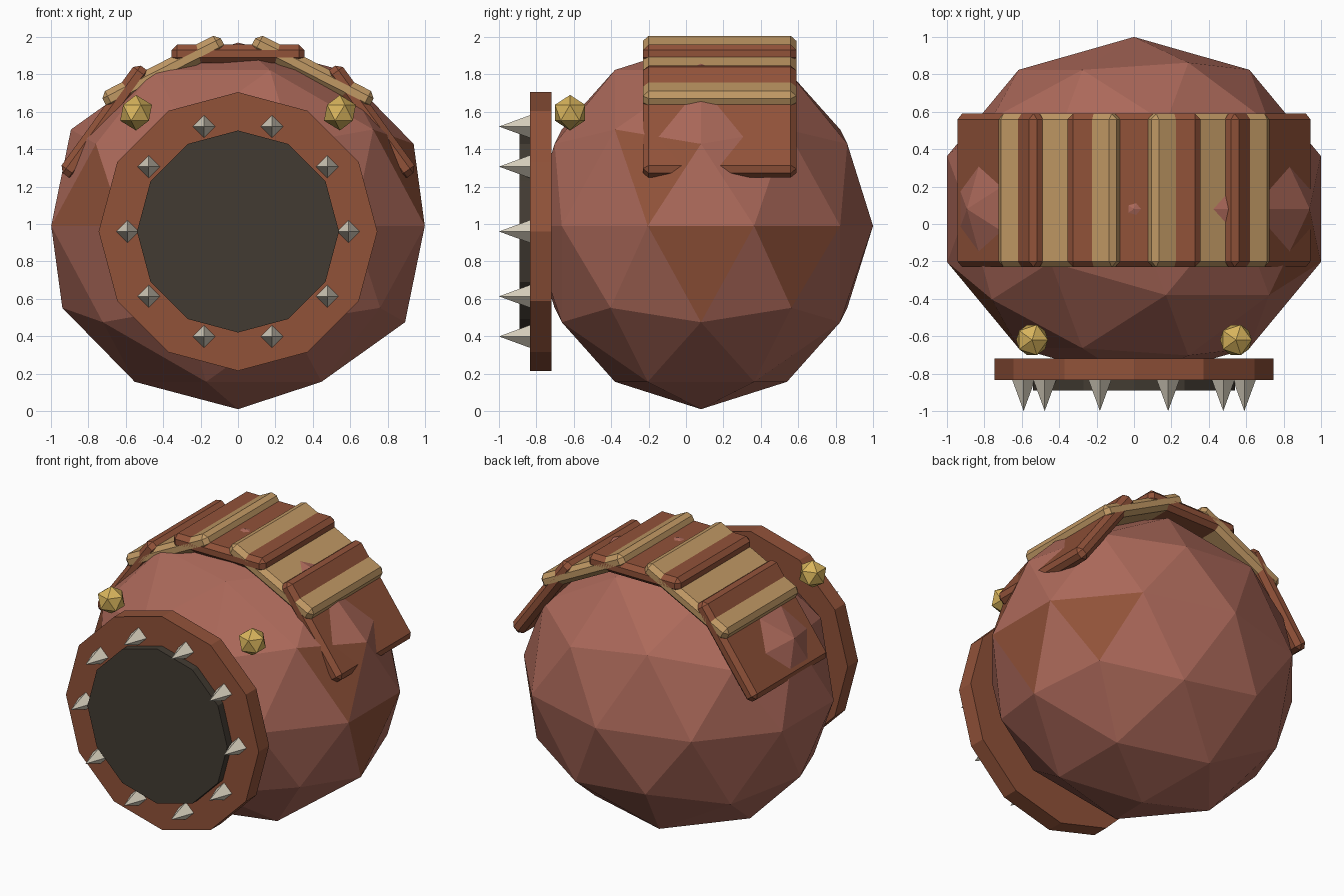
import bpy, math
from mathutils import Vector

if "Cube" in bpy.data.objects:
    bpy.data.objects.remove(bpy.data.objects["Cube"])


def material(name, r, g, b):
    def lin(c):
        c /= 255
        return c / 12.92 if c <= 0.04045 else ((c + 0.055) / 1.055) ** 2.4
    m = bpy.data.materials.new(name)
    m.diffuse_color = (lin(r), lin(g), lin(b), 1)
    m.use_nodes = True
    m.node_tree.nodes["Principled BSDF"].inputs["Base Color"].default_value = m.diffuse_color
    return m


SALMON = material("salmon skin", 172, 105, 90)
BROWN = material("rust brown", 145, 82, 57)
TAN = material("tan plate", 192, 152, 100)
BONE = material("bone", 216, 208, 190)
DARK = material("dark mouth", 66, 59, 50)
GOLD = material("gold eye", 216, 180, 92)


def finish(name, *mats):
    ob = bpy.context.object
    ob.name = name
    for m in mats:
        ob.data.materials.append(m)
    return ob


# Faceted round body, with a few brown patches chosen by direction
bpy.ops.mesh.primitive_ico_sphere_add(subdivisions=2, radius=1, location=(0, 0.08, 0.99))
body = finish("body", SALMON, BROWN)
patches = [(0.97, 0, -0.19), (0.78, 0.57, -0.17), (0.87, -0.26, 0.33), (-0.81, -0.59, 0.17)]
for p in patches:
    d = Vector(p).normalized()
    max(body.data.polygons, key=lambda f: f.normal.dot(d)).material_index = 1
for v in body.data.vertices:
    v.co.x *= 1.05
    v.co.y *= 0.92
    v.co.z *= 0.98


# Mouth: twelve-sided lip and dark disc facing the front
def disc(name, radius, y0, y1, mat):
    bpy.ops.mesh.primitive_cylinder_add(vertices=12, radius=radius, depth=y1 - y0,
                                        location=(0, (y0 + y1) / 2, 0.96),
                                        rotation=(math.pi / 2, 0, 0))
    finish(name, mat)


disc("mouth_lip", 0.745, -0.835, -0.72, BROWN)
disc("mouth_inside", 0.54, -0.89, -0.75, DARK)

# Ring of four-sided teeth
for i in range(10):
    a = i * math.tau / 10
    bpy.ops.mesh.primitive_cone_add(vertices=4, radius1=0.066, radius2=0, depth=0.18,
                                    location=(0.59 * math.cos(a), -0.91, 0.96 + 0.59 * math.sin(a)),
                                    rotation=(math.pi / 2, 0, 0))
    finish(f"tooth_{i + 1}", BONE)

# Eyes
for side, x in (("left", -0.545), ("right", 0.545)):
    bpy.ops.mesh.primitive_ico_sphere_add(subdivisions=1, radius=0.095, location=(x, -0.62, 1.595))
    finish(f"eye_{side}", GOLD)

# Overlapping back plates fanned around an arc
for i in range(-2, 3):
    a = math.radians(27 * i)
    bpy.ops.mesh.primitive_cube_add(size=1, location=(0.88 * math.sin(a), 0.18, 1.03 + 0.88 * math.cos(a)),
                                    rotation=(0, a, 0))
    plate = finish(f"back_plate_{i + 3}", TAN if i % 2 else BROWN)
    for v in plate.data.vertices:
        v.co.x *= 0.71
        v.co.y *= 0.82
        v.co.z *= 0.10
    bevel = plate.modifiers.new("chamfer", 'BEVEL')
    bevel.width = 0.03
    bevel.segments = 1
